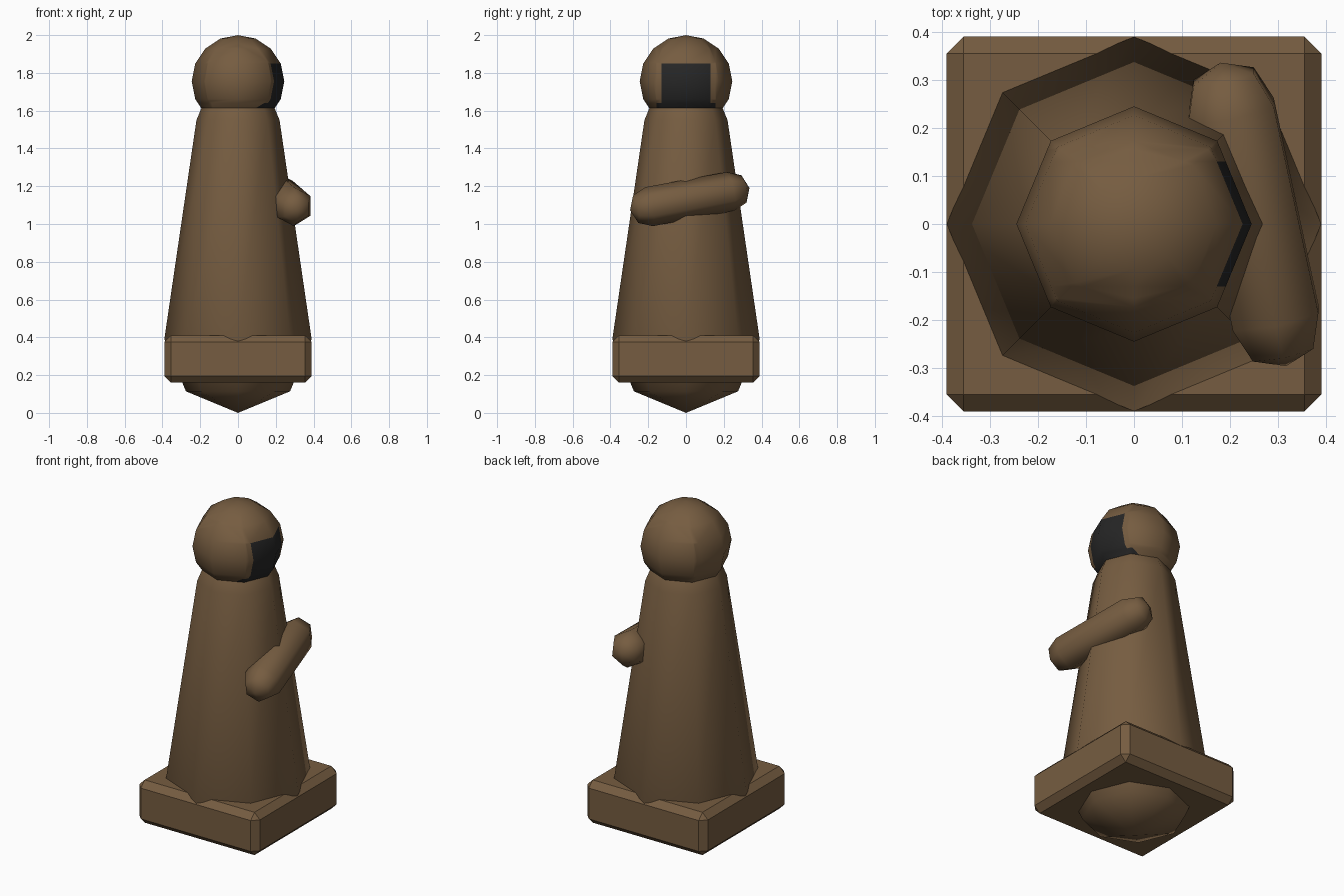
import bpy, bmesh, math
from mathutils import Vector, Matrix

if "Cube" in bpy.data.objects:
    bpy.data.objects.remove(bpy.data.objects["Cube"])


def material(name, rgb):
    m = bpy.data.materials.new(name)
    m.diffuse_color = (*rgb, 1)
    m.use_nodes = True
    m.node_tree.nodes["Principled BSDF"].inputs["Base Color"].default_value = m.diffuse_color
    return m


brown = material("brown", (0.180, 0.108, 0.052))
dark = material("charcoal", (0.019, 0.019, 0.019))


def add_object(name, bm, mats, smooth):
    bmesh.ops.recalc_face_normals(bm, faces=bm.faces[:])
    for f in bm.faces:
        f.smooth = smooth
    me = bpy.data.meshes.new(name)
    bm.to_mesh(me)
    bm.free()
    for m in mats:
        me.materials.append(m)
    ob = bpy.data.objects.new(name, me)
    bpy.context.collection.objects.link(ob)
    return ob


def capsule(name, p0, p1, r0, r1, sides):
    """Low-poly capsule: rounded ends of two 45 degree steps."""
    p0, p1 = Vector(p0), Vector(p1)
    axis = (p1 - p0).normalized()
    u = Vector((1, 0, 0))
    u = (u - axis * u.dot(axis)).normalized()
    v = axis.cross(u)
    # the odd-symmetry arm has a corner pointing straight up
    start = math.pi / 2 if sides == 6 else 0
    c = math.sqrt(0.5)
    stations = [(p0 - axis * r0 * c, r0 * c), (p0, r0),
                (p1, r1), (p1 + axis * r1 * c, r1 * c)]
    bm = bmesh.new()
    rings = []
    for centre, r in stations:
        angles = [start + 2 * math.pi * i / sides for i in range(sides)]
        rings.append([bm.verts.new(centre + r * (u * math.cos(a) + v * math.sin(a)))
                      for a in angles])
    low, high = bm.verts.new(p0 - axis * r0), bm.verts.new(p1 + axis * r1)
    for i in range(sides):
        j = (i + 1) % sides
        for a, b in zip(rings, rings[1:]):
            bm.faces.new((a[i], a[j], b[j], b[i]))
        bm.faces.new((low, rings[0][j], rings[0][i]))
        bm.faces.new((high, rings[-1][i], rings[-1][j]))
    return add_object(name, bm, [brown], True)


# Tapered body with rounded ends; the lower end pokes out under the base
capsule("body", (0, 0, 0.39), (0, 0, 1.55), 0.39, 0.22, 8)

# Arm lying across the right side
capsule("arm", (0.295, -0.195, 1.092), (0.202, 0.235, 1.172), 0.105, 0.105, 6)

# Square base with chamfered edges
bm = bmesh.new()
bmesh.ops.create_cube(bm, size=1, matrix=Matrix.Translation((0, 0, 0.285))
                      @ Matrix.Diagonal((0.78, 0.78, 0.25, 1)))
bmesh.ops.bevel(bm, geom=bm.edges[:], offset=0.035, segments=1, affect='EDGES')
add_object("base", bm, [brown], False)

# Head with a dark face patch cut into its right side
bm = bmesh.new()
bmesh.ops.create_uvsphere(bm, u_segments=8, v_segments=8, radius=0.245,
                          matrix=Matrix.Translation((0, 0, 1.755)))
for co, no in (((0, 0.13, 0), (0, 1, 0)), ((0, -0.13, 0), (0, 1, 0)),
               ((0, 0.155, 0), (0, 1, 0)), ((0, -0.155, 0), (0, 1, 0)),
               ((0, 0, 1.64), (0, 0, 1))):
    bmesh.ops.bisect_plane(bm, geom=bm.verts[:] + bm.edges[:] + bm.faces[:],
                           plane_co=co, plane_no=no, dist=1e-5)
for f in bm.faces:
    c = f.calc_center_median()
    half_width = 0.13 if c.z > 1.64 else 0.155
    if c.x > 0.08 and c.z < 1.848 and abs(c.y) < half_width:
        f.material_index = 1
add_object("head", bm, [brown, dark], True)
